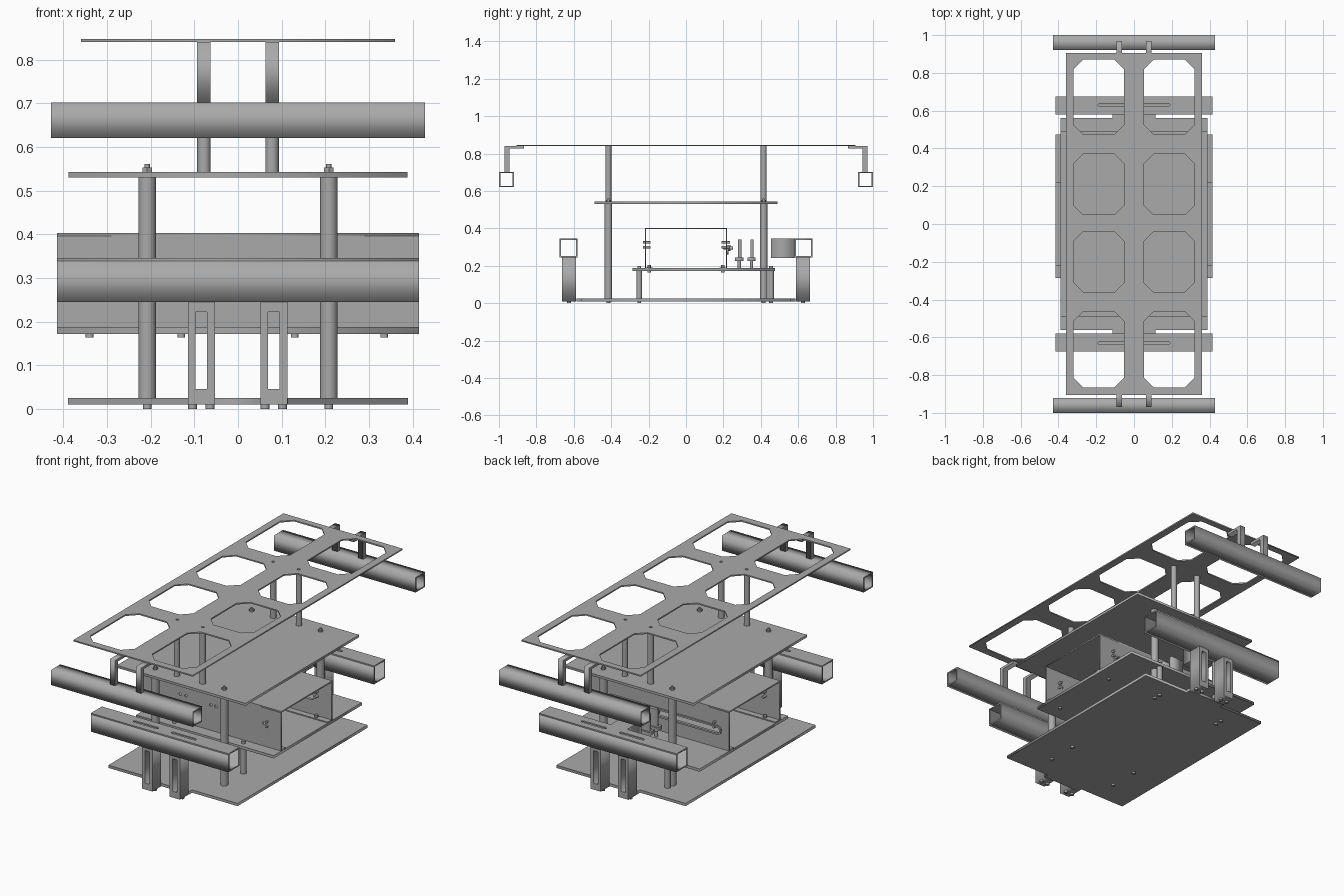
import bpy, bmesh, math
from mathutils import Vector

cube = bpy.data.objects.get("Cube")
if cube:
    bpy.data.objects.remove(cube)

grey = bpy.data.materials.new("plain_grey")
grey.use_nodes = True
grey.diffuse_color = (0.4, 0.4, 0.4, 1)
grey.node_tree.nodes["Principled BSDF"].inputs["Base Color"].default_value = (0.4, 0.4, 0.4, 1)


def finish(name, bm):
    bmesh.ops.remove_doubles(bm, verts=bm.verts, dist=1e-5)
    bmesh.ops.recalc_face_normals(bm, faces=bm.faces)
    mesh = bpy.data.meshes.new(name)
    bm.to_mesh(mesh)
    bm.free()
    mesh.materials.clear()
    mesh.materials.append(grey)
    obj = bpy.data.objects.new(name, mesh)
    bpy.context.collection.objects.link(obj)
    return obj


# Outline helpers
def rect(u0, u1, v0, v1, c=0):
    if not c:
        return [(u0, v0), (u1, v0), (u1, v1), (u0, v1)]
    return [(u0 + c, v0), (u1 - c, v0), (u1, v0 + c), (u1, v1 - c),
            (u1 - c, v1), (u0 + c, v1), (u0, v1 - c), (u0, v0 + c)]


def slot(u0, u1, v, r):
    pts = []
    for centre, start in ((u1 - r, -90), (u0 + r, 90)):
        for i in range(9):
            a = math.radians(start + i * 22.5)
            pts.append((centre + r * math.cos(a), v + r * math.sin(a)))
    return pts


def sheet(name, outlines, w0, w1, axis="z"):
    """Extrude an outline with holes along an axis from w0 to w1."""
    curve = bpy.data.curves.new(name, "CURVE")
    curve.dimensions = "2D"
    curve.fill_mode = "BOTH"
    curve.extrude = (w1 - w0) / 2
    for pts in outlines:
        sp = curve.splines.new("POLY")
        sp.points.add(len(pts) - 1)
        for p, (u, v) in zip(sp.points, pts):
            p.co = (u, v, 0, 1)
        sp.use_cyclic_u = True
    temp = bpy.data.objects.new(name + "_profile", curve)
    bpy.context.collection.objects.link(temp)
    graph = bpy.context.evaluated_depsgraph_get()
    mesh = bpy.data.meshes.new_from_object(temp.evaluated_get(graph))
    bpy.data.objects.remove(temp)
    bm = bmesh.new()
    bm.from_mesh(mesh)
    for vert in bm.verts:
        u, v, w = vert.co
        w += (w0 + w1) / 2
        vert.co = Vector({"x": (w, u, v), "y": (u, w, v), "z": (u, v, w)}[axis])
    return finish(name, bm)


def box(name, x0, x1, y0, y1, z0, z1):
    return sheet(name, [rect(x0, x1, y0, y1)], z0, z1)


def rod(name, x, y, z, r, length, axis="z", sides=24):
    """Cylinder starting at a point and running along an axis."""
    bm = bmesh.new()
    bmesh.ops.create_cone(bm, cap_ends=True, segments=sides, radius1=r, radius2=r, depth=length)
    for vert in bm.verts:
        u, v, w = vert.co
        w += length / 2
        off = {"x": (w, u, v), "y": (u, w, v), "z": (u, v, w)}[axis]
        vert.co = Vector((x, y, z)) + Vector(off)
    obj = finish(name, bm)
    if sides > 6:
        for f in obj.data.polygons:
            f.use_smooth = len(f.vertices) == 4
        obj.data.set_sharp_from_angle(angle=math.radians(40))
    return obj


# Flat decks
base = [(-0.39, -0.56), (-0.115, -0.56), (-0.115, -0.585), (0.115, -0.585), (0.115, -0.56), (0.39, -0.56)]
sheet("base_plate", [base + [(-x, -y) for x, y in base]], 0.01, 0.025)
box("middle_plate", -0.415, 0.415, -0.285, 0.475, 0.172, 0.187)
box("upper_deck", -0.388, 0.388, -0.49, 0.49, 0.53, 0.543)

# Top frame with eight chamfered windows
windows = []
for y0, y1 in ((0.475, 0.87), (0.05, 0.37), (-0.36, -0.04), (-0.865, -0.465)):
    for x0, x1 in ((0.053, 0.32), (-0.32, -0.053)):
        windows.append(rect(x0, x1, y0, y1, 0.05))
holes = [slot(x - 0.008, x + 0.008, y, 0.0075) for x in (-0.077, 0.077) for y in (-0.413, 0.413)]
sheet("top_frame", [rect(-0.36, 0.36, -0.905, 0.905)] + windows + holes, 0.84, 0.847)

# Electronics cover: inverted channel with inward feet
T = 0.007
box("cover_top", -0.415, 0.415, -0.22, 0.22, 0.403 - T, 0.403)
front_holes = [slot(x - 0.008, x + 0.008, z, 0.0075)
               for x, z in ((-0.195, 0.335), (-0.16, 0.335), (-0.01, 0.325), (0.02, 0.325), (0.31, 0.31))]
sheet("cover_front_wall", [rect(-0.415, 0.415, 0.187, 0.403 - T)] + front_holes, -0.22, -0.22 + T, "y")
sheet("cover_back_wall", [rect(-0.415, 0.415, 0.187, 0.403 - T), slot(-0.36, 0.31, 0.285, 0.015)],
      0.22 - T, 0.22, "y")
sheet("cover_slot_rim", [slot(-0.37, 0.32, 0.285, 0.024), slot(-0.36, 0.31, 0.285, 0.015)], 0.22, 0.228, "y")
for s in (-1, 1):
    y0, y1 = sorted((s * 0.213, s * 0.18))
    box("cover_foot", -0.415, 0.415, y0, y1, 0.187, 0.192)
    for x in (-0.34, -0.13, 0.13, 0.335):
        rod("cover_screw", x, s * 0.197, 0.163, 0.009, 0.009)
        rod("cover_nut", x, s * 0.197, 0.192, 0.01, 0.012, sides=6)
for x, z in ((0.33, 0.325), (0.33, 0.3), (-0.33, 0.325), (-0.33, 0.3)):
    rod("front_wall_screw", x, -0.23, z, 0.007, 0.04, "y", 12)
    rod("back_wall_screw", x, 0.19, z, 0.007, 0.045, "y", 12)

# Columns, standoffs and their fasteners
for sx in (-1, 1):
    for sy in (-1, 1):
        x, y = sx * 0.208, sy * 0.415
        rod("deck_column", x, y, 0.025, 0.02, 0.505)
        rod("column_bottom_screw", x, y, 0, 0.01, 0.01)
        rod("column_nut", x, y, 0.543, 0.013, 0.01, sides=6)
        rod("column_stud", x, y, 0.543, 0.006, 0.018, sides=12)
        rod("upper_column", sx * 0.078, y, 0.543, 0.0155, 0.297)
    for y in (-0.25, 0.455):
        rod("plate_standoff", sx * 0.208, y, 0.025, 0.015, 0.147)
        rod("standoff_bottom_screw", sx * 0.208, y, 0, 0.01, 0.01)
        rod("standoff_top_screw", sx * 0.208, y, 0.187, 0.01, 0.012)

# Both ends: hollow bumper bars, slotted legs and hanging hooks
for s, end in ((-1, "front"), (1, "back")):
    def span(a, b):
        return sorted((s * a, s * b))
    y0, y1 = span(0.92, 1.0)
    sheet(end + "_upper_bar", [rect(y0, y1, 0.62, 0.702), rect(y0 + T, y1 - T, 0.62 + T, 0.702 - T)],
          -0.428, 0.428, "x")
    y0, y1 = span(0.58, 0.675)
    channel = [(y0, 0.245), (y1, 0.245), (y1, 0.339), (y1 - T, 0.339),
               (y1 - T, 0.245 + T), (y0 + T, 0.245 + T), (y0 + T, 0.339), (y0, 0.339)]
    sheet(end + "_lower_bar", [channel], -0.415, 0.415, "x")
    sheet(end + "_lower_bar_top",
          [rect(-0.415, 0.415, y0, y1)] + [slot(a, a + 0.15, s * 0.63, 0.008) for a in (-0.19, 0.04)],
          0.339, 0.346)
    for x in (-0.084, 0.082):
        y0, y1 = span(0.587, 0.662)
        sheet(end + "_leg", [rect(x - 0.031, x + 0.031, 0.01, 0.245), rect(x - 0.0135, x + 0.0135, 0.045, 0.222)],
              y0, y1, "y")
        for dx in (-0.02, 0.02):
            rod(end + "_leg_screw", x + dx, s * 0.625, 0, 0.01, 0.01)
    for x in (-0.078, 0.078):
        hook = [(0.865, 0.84), (0.97, 0.84), (0.97, 0.702), (0.945, 0.702), (0.945, 0.826), (0.865, 0.826)]
        sheet(end + "_hook", [[(s * y, z) for y, z in hook]], x - 0.0155, x + 0.0155, "x")

# Small linkage behind the cover
for y in (0.285, 0.35):
    box("linkage_base", -0.04, 0.06, y - 0.022, y + 0.022, 0.225, 0.245)
    box("linkage_plate", -0.03, 0.05, y - 0.006, y + 0.012, 0.245, 0.34)
    for x in (-0.02, 0.04):
        rod("linkage_post", x, y, 0.187, 0.009, 0.038)
rod("linkage_pin", 0.01, 0.2, 0.295, 0.008, 0.05, "y", 12)
rod("linkage_pin_nut", 0.01, 0.228, 0.295, 0.016, 0.01, "y", 6)
box("sensor_block", -0.05, 0.05, 0.455, 0.58, 0.243, 0.345)
